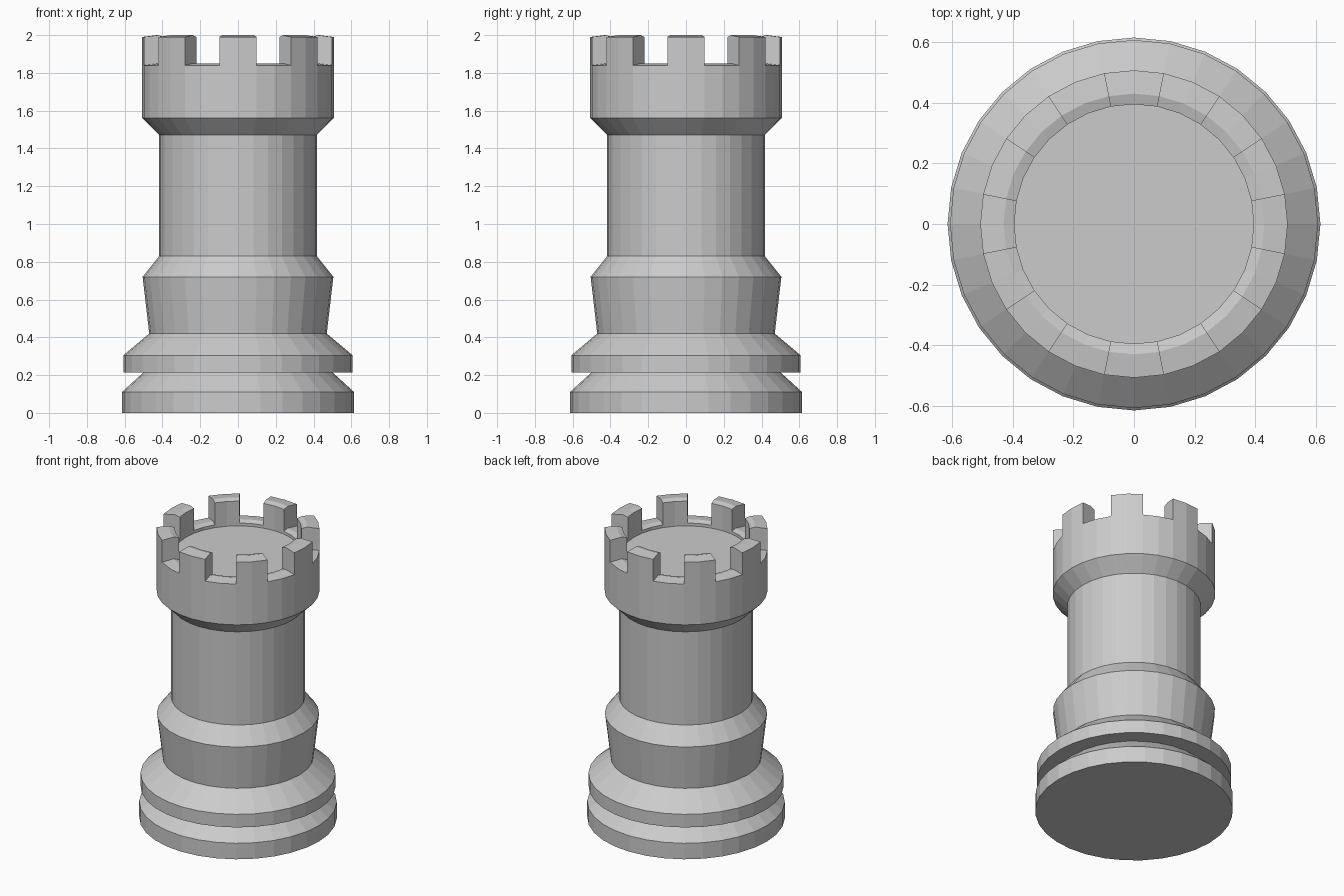
import bpy, bmesh, math

cube = bpy.data.objects.get("Cube")
if cube:
    bpy.data.objects.remove(cube, do_unlink=True)

SIDES = 32
GREY = (0.6, 0.6, 0.6, 1.0)

stone = bpy.data.materials.new("light_grey")
stone.use_nodes = True
stone.diffuse_color = GREY
stone.node_tree.nodes["Principled BSDF"].inputs["Base Color"].default_value = GREY


def ring(bm, radius, z):
    return [bm.verts.new((radius * math.cos(2 * math.pi * i / SIDES),
                          radius * math.sin(2 * math.pi * i / SIDES), z))
            for i in range(SIDES)]


def lathe(bm, profile):
    """Turn a (radius, z) profile, listed upwards on the outside, into a capped solid."""
    rings = [ring(bm, r, z) for r, z in profile]
    bands = []
    for low, high in zip(rings, rings[1:]):
        bands.append([bm.faces.new((low[i], low[(i + 1) % SIDES],
                                    high[(i + 1) % SIDES], high[i]))
                      for i in range(SIDES)])
    bm.faces.new(rings[0][::-1])
    bm.faces.new(rings[-1])
    return bands


def finish(bm, name):
    bmesh.ops.recalc_face_normals(bm, faces=bm.faces)
    mesh = bpy.data.meshes.new(name)
    bm.to_mesh(mesh)
    bm.free()
    mesh.materials.append(stone)
    obj = bpy.data.objects.new(name, mesh)
    bpy.context.collection.objects.link(obj)
    return obj


def turned_part(name, profile):
    bm = bmesh.new()
    lathe(bm, profile)
    return finish(bm, name)


# Stepped foot, collar and shaft
turned_part("base_plinth", [(0.615, 0), (0.615, 0.11), (0.5, 0.215)])
turned_part("base_collar", [(0.607, 0.215), (0.607, 0.305), (0.47, 0.42)])
turned_part("lower_body", [(0.47, 0.42), (0.505, 0.72), (0.417, 0.83)])
turned_part("shaft", [(0.417, 0.83), (0.417, 1.47)])

# Flared crown with a sunken floor; alternate pairs of rim faces rise as battlements
bm = bmesh.new()
bands = lathe(bm, [(0.417, 1.47), (0.507, 1.56), (0.507, 1.84),
                   (0.43, 1.85), (0.395, 1.84), (0.395, 1.82)])
rim = [band[i] for band in bands[2:4] for i in range(SIDES)
       if (i + 1) % 4 < 2]
raised = bmesh.ops.extrude_face_region(bm, geom=rim)["geom"]
bmesh.ops.delete(bm, geom=rim, context="FACES")
bmesh.ops.translate(bm, vec=(0, 0, 0.15),
                    verts=[v for v in raised if isinstance(v, bmesh.types.BMVert)])
finish(bm, "battlement_crown")
